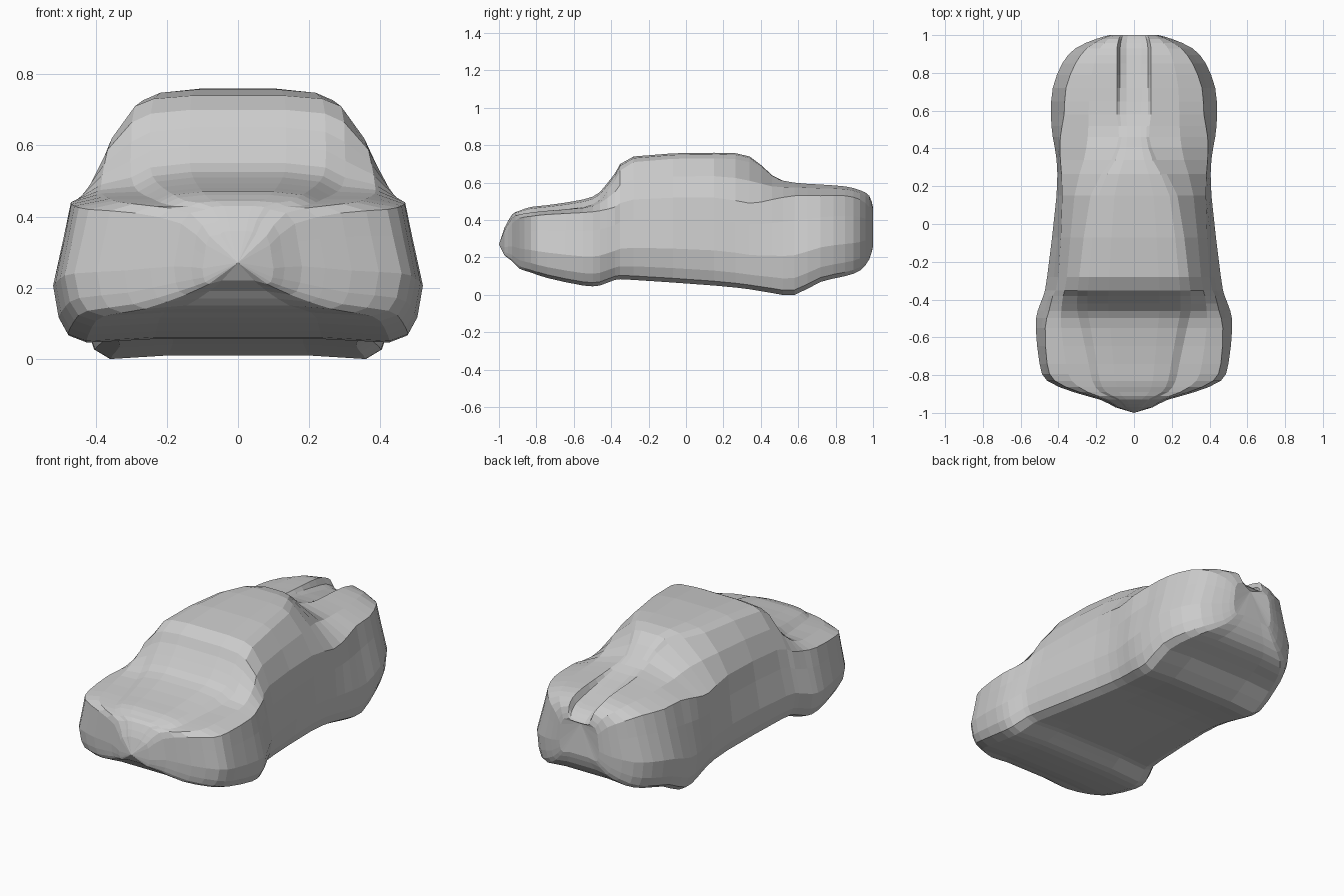
import bpy
import bmesh
from mathutils import Vector

# Remove the default cube only
default_cube = bpy.data.objects.get("Cube")
if default_cube:
    bpy.data.objects.remove(default_cube, do_unlink=True)

# Body stations from nose to tail, in hundredths of a unit:
# y, half width, floor z, shoulder x, shoulder z, ridge x, ridge z, centre z
STATIONS = [
    (-97, 10, 21, 9, 32, 5, 35, 36),
    (-93, 18, 18, 16, 38, 9, 42, 43),
    (-89, 32, 14, 29, 41, 18, 43, 45),
    (-83, 46, 12, 42, 42, 22, 44, 47),
    (-74, 50, 9, 46, 43, 24, 45, 48),
    (-55, 52, 5, 47, 44, 28, 47, 51),
    (-46, 51, 5, 45, 45, 30, 51, 55),
    (-38, 48, 8, 43, 47, 30, 61, 65),
    (-28, 46, 8, 40, 51, 29, 71, 74),
    (15, 41, 5, 38, 52, 23, 73, 76),
    (34, 41, 3, 39, 49, 12, 71, 74),
    (46, 43, 1, 39, 51, 8, 63, 64),
    (58, 44, 0, 37, 53, 9, 60, 59),
    (72, 43, 7, 36, 53, 9, 59, 56),
    (85, 38, 10, 31, 53, 9, 58, 53),
    (93, 31, 13, 25, 51, 9, 56, 51),
    (98, 20, 19, 17, 47, 8, 53, 48),
    (100, 13, 26, 12, 42, 7, 47, 46),
]
NOSE_TIP = (0, -1, 0.27)
TAIL_TIP = (0, 0.985, 0.45)


def midway(a, b, c, d):
    """Smooth value halfway between b and c."""
    return (9 * (b + c) - a - d) / 16


def refine(rows):
    """Insert one smooth in-between station in every gap."""
    result = []
    last = len(rows) - 1
    for i, row in enumerate(rows[:-1]):
        before, after, beyond = rows[max(i - 1, 0)], rows[i + 1], rows[min(i + 2, last)]
        result.append(row)
        result.append(tuple(map(midway, before, row, after, beyond)))
    return result + [rows[-1]]


def half_section(w, floor, sx, sz, rx, rz, centre):
    """Outline of one side, from the floor centre up to the top centre."""
    side = sz - floor
    return [
        (0, floor + 0.01),
        (w * 0.45, floor + 0.01),
        (w * 0.82, floor),
        (w * 0.92, floor + side * 0.05),
        (w * 0.97, floor + side * 0.17),
        (w, floor + side * 0.4),
        (w * 0.4 + sx * 0.6, floor + side * 0.75),
        (sx, sz),
        ((sx + rx) / 2 + 0.01, (sz + rz) / 2 + 0.01),
        (rx, rz),
        (rx * 0.82, rz * 0.3 + centre * 0.7),
        (rx * 0.45, centre),
        (0, centre),
    ]


def add_ring(bm, row):
    y, *shape = [value / 100 for value in row]
    half = half_section(*shape)
    mirrored = [(-x, z) for x, z in half[-2:0:-1]]
    return [bm.verts.new((x, y, z)) for x, z in half + mirrored]


def close_end(bm, ring, tip):
    apex = bm.verts.new(Vector(tip))
    for i, vert in enumerate(ring):
        bm.faces.new((vert, ring[i - 1], apex))


# Skin the stations into one closed shell
bm = bmesh.new()
rings = [add_ring(bm, row) for row in refine(STATIONS)]
for ring, following in zip(rings, rings[1:]):
    for i in range(len(ring)):
        bm.faces.new((ring[i - 1], ring[i], following[i], following[i - 1]))
close_end(bm, rings[0], NOSE_TIP)
close_end(bm, rings[-1], TAIL_TIP)

bmesh.ops.recalc_face_normals(bm, faces=bm.faces)
mesh = bpy.data.meshes.new("car_body")
bm.to_mesh(mesh)
bm.free()
body = bpy.data.objects.new("car_body", mesh)
bpy.context.collection.objects.link(body)

# Plain grey paint
paint = bpy.data.materials.new("plain_grey")
paint.use_nodes = True
grey = (0.6, 0.6, 0.6, 1)
paint.diffuse_color = grey
paint.node_tree.nodes["Principled BSDF"].inputs["Base Color"].default_value = grey
mesh.materials.append(paint)
